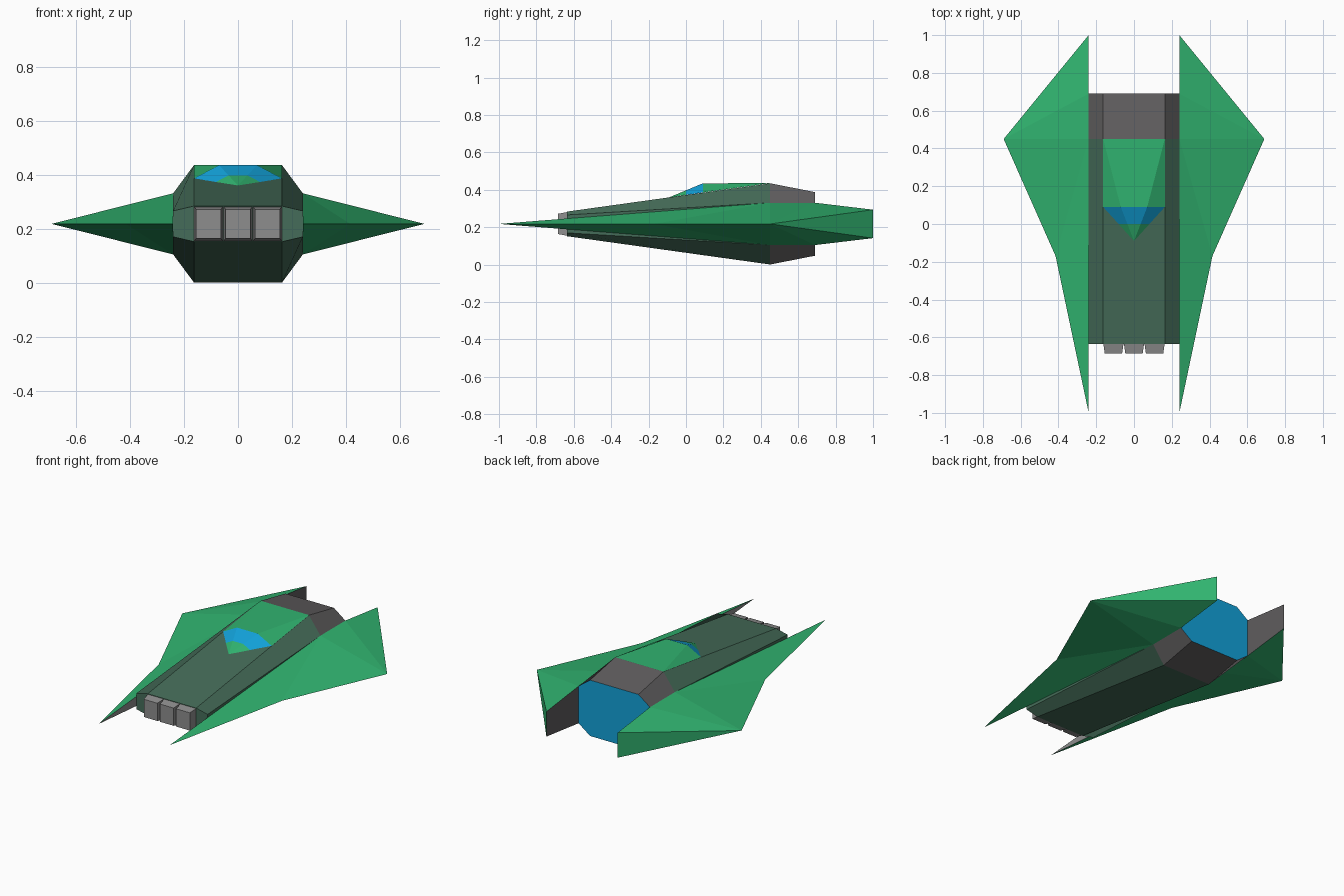
import bpy

if "Cube" in bpy.data.objects:
    bpy.data.objects.remove(bpy.data.objects["Cube"])

ZC = 0.218  # height of the horizontal symmetry plane


def material(name, rgb):
    m = bpy.data.materials.new(name)
    m.diffuse_color = (*rgb, 1)
    m.use_nodes = True
    m.node_tree.nodes["Principled BSDF"].inputs["Base Color"].default_value = m.diffuse_color
    return m


GREEN = material("bright green", (0.03, 0.45, 0.16))
HULL = material("grey green", (0.06, 0.152, 0.10))
DARK = material("dark grey", (0.115, 0.11, 0.112))
LIGHT = material("light grey", (0.27, 0.27, 0.27))
BLUE = material("glass blue", (0.006, 0.36, 0.70))


def build(name, verts, faces, mats, indices=None):
    mesh = bpy.data.meshes.new(name)
    mesh.from_pydata(verts, [], faces)
    for m in mats:
        mesh.materials.append(m)
    if indices:
        for p, i in zip(mesh.polygons, indices):
            p.material_index = i
    obj = bpy.data.objects.new(name, mesh)
    bpy.context.collection.objects.link(obj)
    bpy.context.view_layer.objects.active = obj
    bpy.ops.object.mode_set(mode='EDIT')
    bpy.ops.mesh.select_all(action='SELECT')
    bpy.ops.mesh.normals_make_consistent(inside=False)
    bpy.ops.object.mode_set(mode='OBJECT')
    return obj


def octagon(y, half_height, side_height):
    a, b, h, s = 0.163, 0.24, half_height, side_height
    ring = [(a, h), (b, s), (b, -s), (a, -h), (-a, -h), (-b, -s), (-b, s), (-a, h)]
    return [(x, y, ZC + z) for x, z in ring]


# hull: octagon loft, grey tail section and blue engine face
verts = octagon(-0.635, 0.066, 0.048) + octagon(0.45, 0.217, 0.113) + octagon(0.69, 0.17, 0.113)
faces, idx = [tuple(range(8))], [0]
for r in range(2):
    for i in range(8):
        j = (i + 1) % 8
        faces.append((r * 8 + i, r * 8 + j, r * 8 + 8 + j, r * 8 + 8 + i))
        idx.append(r)
faces.append(tuple(range(16, 24)))
idx.append(2)
build("hull", verts, faces, [HULL, DARK, BLUE], idx)

# canopy: wedge nose split halfway into green tip and blue glass
tip = (0, -0.09, 0.36)
rear = [(-0.163, 0.09, 0.386), (-0.07, 0.09, 0.435), (0.07, 0.09, 0.435), (0.163, 0.09, 0.386)]
mid = [tuple((p + q) / 2 for p, q in zip(tip, v)) for v in rear]
verts = [tip] + mid + rear + [(-0.163, 0.45, 0.436), (0.163, 0.45, 0.436)]
faces = [(0, i, i + 1) for i in (1, 2, 3)]
faces += [(i, i + 4, i + 5, i + 1) for i in (1, 2, 3)]
faces += [(6, 9, 10, 7), (5, 9, 6), (7, 10, 8)]
build("canopy", verts, faces, [GREEN, BLUE], [0] * 3 + [1] * 3 + [0] * 3)

# wings: upper and lower skins mirrored about the symmetry plane
for side, name in ((1, "right_wing"), (-1, "left_wing")):
    ridge = [(-0.635, 0.029), (0.45, 0.113), (0.69, 0.113), (1.0, 0.076)]
    verts = [(0.24, -1.0, ZC), (0.415, -0.17, ZC), (0.69, 0.45, ZC)]
    verts += [(0.24, y, ZC + h) for y, h in ridge]
    verts += [(0.24, y, ZC - h) for y, h in ridge]
    verts = [(side * x, y, z) for x, y, z in verts]
    faces = []
    for k in (3, 7):
        faces += [(0, k, k + 1, 1), (k + 1, 2, 1), (k + 1, k + 2, 2), (k + 2, k + 3, 2)]
    faces += [(6, 10, 2), (0, 3, 7), (3, 4, 5, 9, 8, 7), (5, 6, 10, 9)]
    build(name, verts, faces, [GREEN, LIGHT, HULL, DARK], [0] * 9 + [1, 2, 3])

# three tapered nose blocks
for n, cx in enumerate((-0.109, 0, 0.109)):
    verts = []
    for y, w, h in ((-0.63, 0.054, 0.064), (-0.685, 0.046, 0.054)):
        verts += [(cx + sx * w, y, ZC + sz * h) for sx, sz in ((-1, -1), (1, -1), (1, 1), (-1, 1))]
    faces = [(0, 1, 2, 3), (4, 5, 6, 7)]
    faces += [(i, (i + 1) % 4, (i + 1) % 4 + 4, i + 4) for i in range(4)]
    build(f"nose_block_{n + 1}", verts, faces, [LIGHT])
